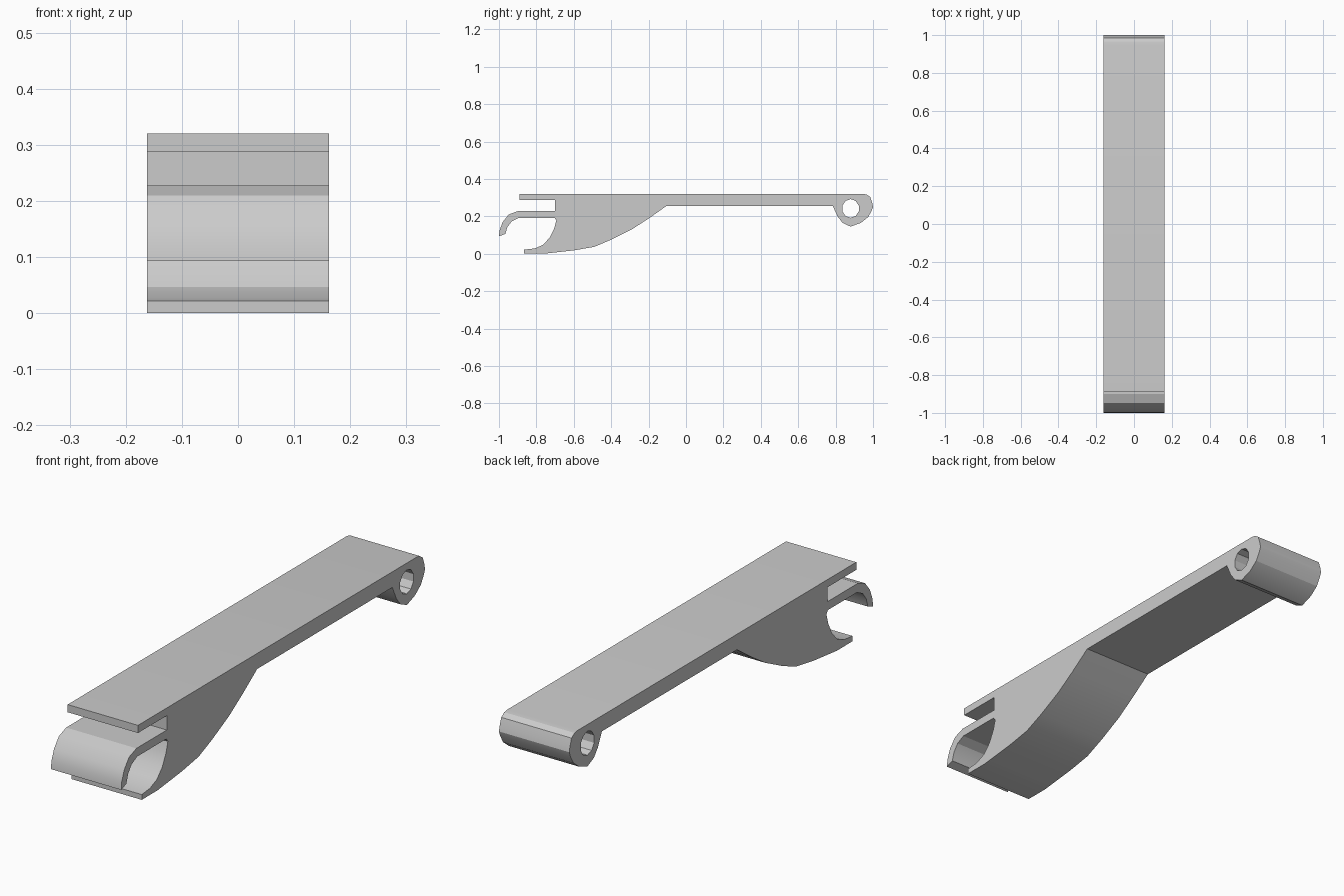
import bpy, bmesh, math
from mathutils import Matrix

if "Cube" in bpy.data.objects:
    bpy.data.objects.remove(bpy.data.objects["Cube"])

HALF_WIDTH = 0.162

# Side profile (y, z), grouped by feature
top_bar = [(-0.89, 0.29), (-0.89, 0.32), (0.945, 0.32)]
pivot_eye = [(0.965, 0.317), (0.985, 0.303), (0.996, 0.27), (1.0, 0.25), (0.993, 0.23),
             (0.973, 0.195), (0.935, 0.165), (0.88, 0.145),
             (0.837, 0.165), (0.81, 0.2), (0.785, 0.255)]
belly = [(-0.105, 0.255), (-0.2, 0.188), (-0.29, 0.13), (-0.4, 0.075), (-0.49, 0.037),
         (-0.6, 0.018), (-0.725, 0.004), (-0.76, 0.0), (-0.865, 0.0)]
jaw = [(-0.865, 0.022), (-0.81, 0.028), (-0.765, 0.047), (-0.73, 0.085),
       (-0.705, 0.135), (-0.693, 0.178), (-0.703, 0.192)]
upper_hook = [(-0.895, 0.192), (-0.932, 0.173), (-0.955, 0.142), (-0.966, 0.106),
              (-1.0, 0.093), (-0.997, 0.125), (-0.98, 0.17), (-0.948, 0.21), (-0.9, 0.228)]
slot = [(-0.7, 0.228), (-0.7, 0.288)]
top_bar[0] = (-0.89, 0.288)

# Pivot hole
hole = [(0.88 + 0.046 * math.cos(a), 0.242 + 0.05 * math.sin(a))
        for a in (2 * math.pi * (i + 0.5) / 10 for i in range(10))]

# Extruded filled profile
curve = bpy.data.curves.new("lever_profile", 'CURVE')
curve.dimensions = '2D'
curve.fill_mode = 'BOTH'
curve.extrude = HALF_WIDTH
for loop in (top_bar + pivot_eye + belly + jaw + upper_hook + slot, hole):
    spline = curve.splines.new('POLY')
    spline.points.add(len(loop) - 1)
    for point, (y, z) in zip(spline.points, loop):
        point.co = (y, z, 0, 1)
    spline.use_cyclic_u = True
lever = bpy.data.objects.new("lever_arm", curve)
bpy.context.collection.objects.link(lever)
bpy.context.view_layer.objects.active = lever
lever.select_set(True)
bpy.ops.object.convert(target='MESH')
lever = bpy.context.object

# Stand the profile in the YZ plane and weld the caps to the sides
lever.data.transform(Matrix(((0, 0, 1, 0), (1, 0, 0, 0), (0, 1, 0, 0), (0, 0, 0, 1))))
bm = bmesh.new()
bm.from_mesh(lever.data)
bmesh.ops.remove_doubles(bm, verts=bm.verts, dist=0.0005)
bmesh.ops.recalc_face_normals(bm, faces=bm.faces)
bm.to_mesh(lever.data)
bm.free()
bpy.ops.object.shade_smooth_by_angle(angle=math.radians(20))
